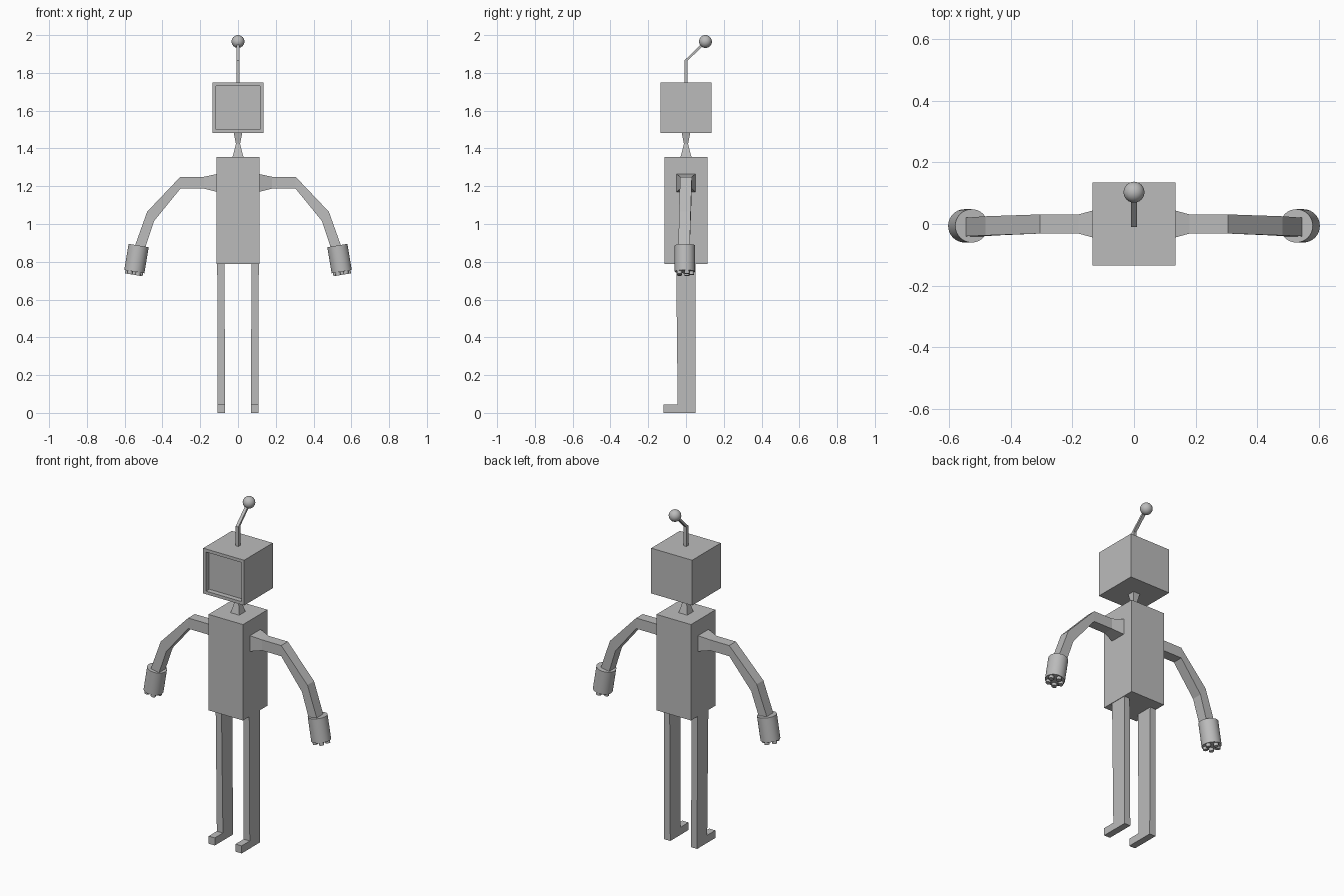
import bpy, bmesh, math
from mathutils import Vector

if "Cube" in bpy.data.objects:
    bpy.data.objects.remove(bpy.data.objects["Cube"])

grey = bpy.data.materials.new("plain grey")
grey.diffuse_color = (0.5, 0.5, 0.5, 1)
grey.use_nodes = True
grey.node_tree.nodes["Principled BSDF"].inputs["Base Color"].default_value = grey.diffuse_color


def finish(name, bm, smooth=False):
    bmesh.ops.recalc_face_normals(bm, faces=bm.faces)
    me = bpy.data.meshes.new(name)
    bm.to_mesh(me)
    bm.free()
    me.materials.append(grey)
    ob = bpy.data.objects.new(name, me)
    bpy.context.collection.objects.link(ob)
    if smooth:
        bpy.ops.object.select_all(action='DESELECT')
        ob.select_set(True)
        bpy.context.view_layer.objects.active = ob
        bpy.ops.object.shade_smooth_by_angle(angle=math.radians(40))
    return ob


def loft(name, rings):
    """Skin a list of equal-sized point rings and cap both ends."""
    bm = bmesh.new()
    vs = [[bm.verts.new(p) for p in r] for r in rings]
    n = len(vs[0])
    for a, b in zip(vs, vs[1:]):
        for i in range(n):
            j = (i + 1) % n
            bm.faces.new((a[i], a[j], b[j], b[i]))
    bm.faces.new(vs[0])
    bm.faces.new(vs[-1])
    return finish(name, bm)


def square(z, hx, hy=None, y=0):
    hy = hy or hx
    return [(-hx, y - hy, z), (hx, y - hy, z), (hx, y + hy, z), (-hx, y + hy, z)]


def add_cylinder(bm, a, b, r, sides):
    a, b = Vector(a), Vector(b)
    d = b - a
    m = d.to_track_quat('Z', 'Y').to_matrix().to_4x4()
    m.translation = (a + b) / 2
    bmesh.ops.create_cone(bm, cap_ends=True, segments=sides, radius1=r,
                          radius2=r, depth=d.length, matrix=m)


# Torso and pinched neck
loft("torso", [square(0.787, 0.113, 0.115), square(1.355, 0.113, 0.115)])
loft("neck", [square(1.35, 0.03), square(1.425, 0.011), square(1.485, 0.023)])

# Head with a recessed screen in the front face
bm = bmesh.new()
bmesh.ops.create_cube(bm, size=0.268)
bmesh.ops.translate(bm, verts=bm.verts, vec=(0, 0, 1.615))
bm.normal_update()
front = [f for f in bm.faces if f.normal.y < -0.9]
bmesh.ops.inset_region(bm, faces=front, thickness=0.026)
front = [f for f in bm.faces if f.normal.y < -0.9 and
         all(abs(v.co.x) < 0.12 for v in f.verts)]
ext = bmesh.ops.extrude_discrete_faces(bm, faces=front)["faces"]
bmesh.ops.translate(bm, verts=ext[0].verts, vec=(0, 0.03, 0))
finish("head", bm)

# Bent antenna with a ball tip
loft("antenna", [square(1.74, 0.009), square(1.865, 0.009),
                 square(1.96, 0.009, y=0.098)])
bm = bmesh.new()
bmesh.ops.create_uvsphere(bm, u_segments=24, v_segments=16, radius=0.034)
bmesh.ops.translate(bm, verts=bm.verts, vec=(0, 0.103, 1.966))
finish("antenna_ball", bm, True)

# Arm sections: upper x, z, lower x, z, middle y, half depth
ARM = [(0.11, 1.265, 0.11, 1.17, 0, 0.05),
       (0.18, 1.25, 0.18, 1.187, 0, 0.031),
       (0.305, 1.25, 0.305, 1.187, 0, 0.031),
       (0.481, 1.065, 0.445, 1.015, -0.006, 0.031),
       (0.55, 0.872, 0.492, 0.872, -0.01, 0.03)]

for s, side in ((1, "left"), (-1, "right")):
    loft(side + "_arm", [[(s * xu, y - h, zu), (s * xu, y + h, zu),
                          (s * xl, y + h, zl), (s * xl, y - h, zl)]
                         for xu, zu, xl, zl, y, h in ARM])

    # Drum hand with a ring of stubby fingers
    top, bot = Vector((s * 0.526, -0.006, 0.886)), Vector((s * 0.549, -0.006, 0.748))
    axis = (bot - top).normalized()
    u = Vector((0, 1, 0))
    w = axis.cross(u)
    bm = bmesh.new()
    add_cylinder(bm, top, bot, 0.054, 32)
    finish(side + "_hand", bm, True)
    bm = bmesh.new()
    for k in range(5):
        t = math.tau * k / 5
        c = bot + (u * math.cos(t) + w * math.sin(t)) * 0.035
        add_cylinder(bm, c - axis * 0.01, c + axis * 0.017, 0.014, 12)
    finish(side + "_fingers", bm, True)

    # Flat slab leg with a forward foot, from a side profile
    prof = [(0.05, 0), (-0.12, 0), (-0.12, 0.045), (-0.044, 0.045),
            (-0.052, 0.79), (0.05, 0.79)]
    loft(side + "_leg", [[(s * (x + 0.004 * lean * (z < 0.1)), y, z) for y, z in prof]
                         for x, lean in ((0.072, -1), (0.11, -0.5))])
